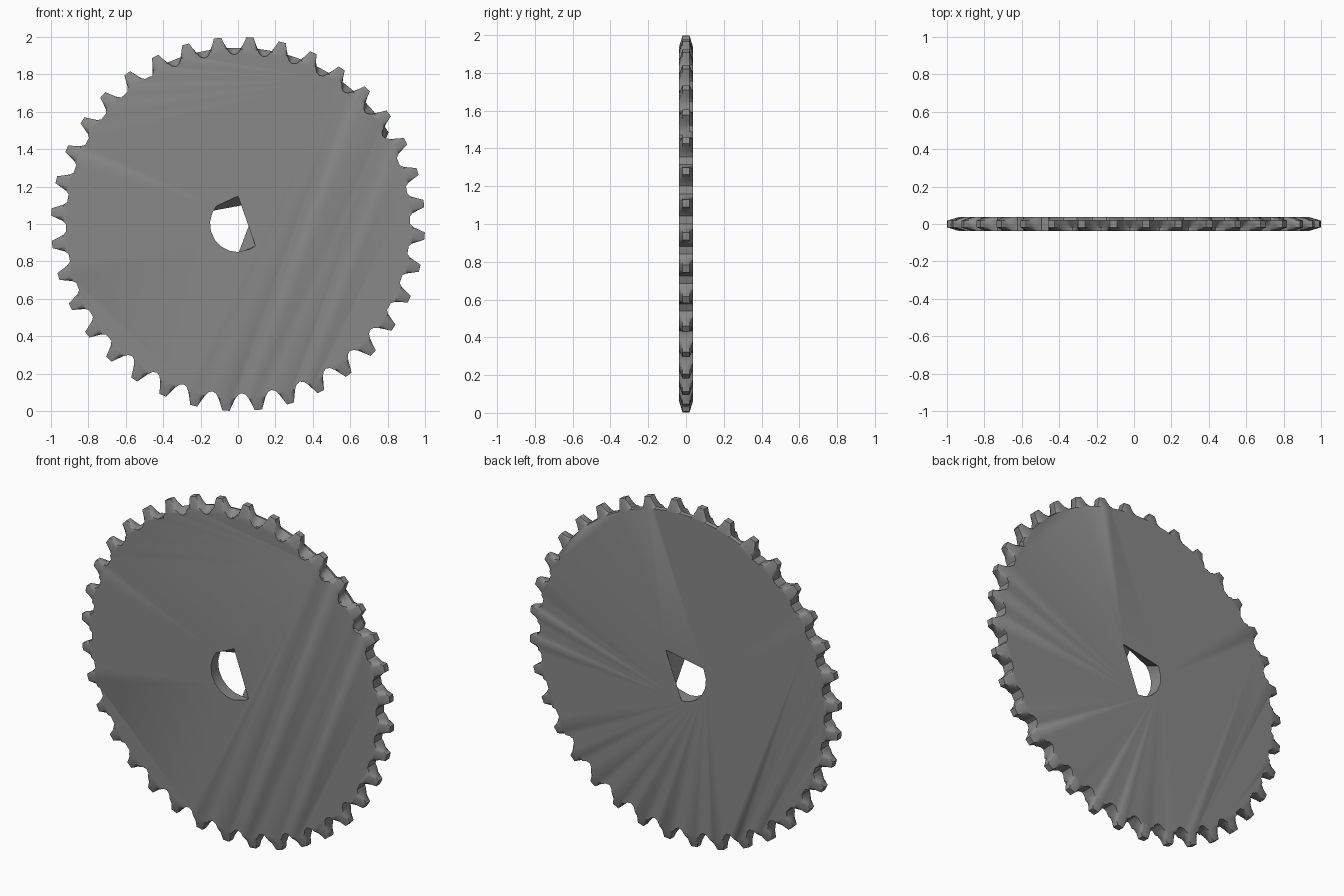
import bpy, bmesh
from math import radians, cos, sin

if "Cube" in bpy.data.objects:
    bpy.data.objects.remove(bpy.data.objects["Cube"])

TEETH, PHASE, HALF = 36, -3.7, 0.037
# one tooth: (angle offset in degrees, radius)
TOOTH = [(-5, .905), (-3.7, .914), (-2.7, .937), (-1.9, .967), (-1.1, 1.0),
         (1.1, 1.0), (1.9, .967), (2.7, .937), (3.7, .914)]

bm = bmesh.new()


def ring(points, y):
    """Closed row of vertices from (angle, radius) pairs around the axle."""
    return [bm.verts.new((r * cos(radians(a)), y, 1 + r * sin(radians(a))))
            for a, r in points]


def skin(a, b):
    """Join two rows of equal length."""
    n = len(a)
    for i in range(n):
        j = (i + 1) % n
        bm.faces.new((a[i], a[j], b[j], b[i]))


def cap(outer, inner):
    """Flat side of the plate, with the bore left open."""
    edges = []
    for loop in (outer, inner):
        for i, v in enumerate(loop):
            w = loop[(i + 1) % len(loop)]
            edges.append(bm.edges.get((v, w)) or bm.edges.new((v, w)))
    bmesh.ops.triangle_fill(bm, edges=edges, use_beauty=True, normal=(0, 1, 0))


# toothed rim; gaps are shallower at the sides, and at the back of the top arc
front, back = [], []
for k in range(TEETH):
    centre = PHASE + 10 * k
    for off, r in TOOTH:
        a = centre + off
        if a < 30 or 120 < a < 230 or a > 325:
            r = max(r, .92)
        front.append((a, r))
        back.append((a, max(r, .942) if 30 < a < 120 else r))

rows = [ring([(a, min(r, .937)) for a, r in front], -HALF),
        ring(front, -.018),
        ring(back, .018),
        ring([(a, min(r, .937)) for a, r in back], HALF)]
for a, b in zip(rows, rows[1:]):
    skin(a, b)

# faceted bore, with differently placed corners on the two sides
shared = [155, 175, 195, 215, 235, 253, 270]
bore_front = ring([(a, .15) for a in [90, 140] + shared + [298, 308, 308.5]], -HALF)
bore_back = ring([(a, .155) for a in [48, 153] + shared + [270.5, 271, 47.5]], HALF)
skin(bore_front, bore_back)

cap(rows[0], bore_front)
cap(rows[-1], bore_back)
bmesh.ops.remove_doubles(bm, verts=bm.verts, dist=1e-5)
bmesh.ops.recalc_face_normals(bm, faces=bm.faces)
bmesh.ops.dissolve_limit(bm, angle_limit=radians(.5), verts=bm.verts, edges=bm.edges)
# smooth rim, flat sides and bore
for f in bm.faces:
    c = f.calc_center_median()
    f.smooth = abs(f.normal.y) < .99 and c.x ** 2 + (c.z - 1) ** 2 > .25

mesh = bpy.data.meshes.new("sprocket_plate")
bm.to_mesh(mesh)
bm.free()
mesh.set_sharp_from_angle(angle=radians(40))

# dark steel
steel = bpy.data.materials.new("dark_steel")
steel.diffuse_color = (.25, .25, .25, 1)
steel.use_nodes = True
steel.node_tree.nodes["Principled BSDF"].inputs["Base Color"].default_value = steel.diffuse_color
mesh.materials.append(steel)
bpy.context.collection.objects.link(bpy.data.objects.new("sprocket_plate", mesh))
